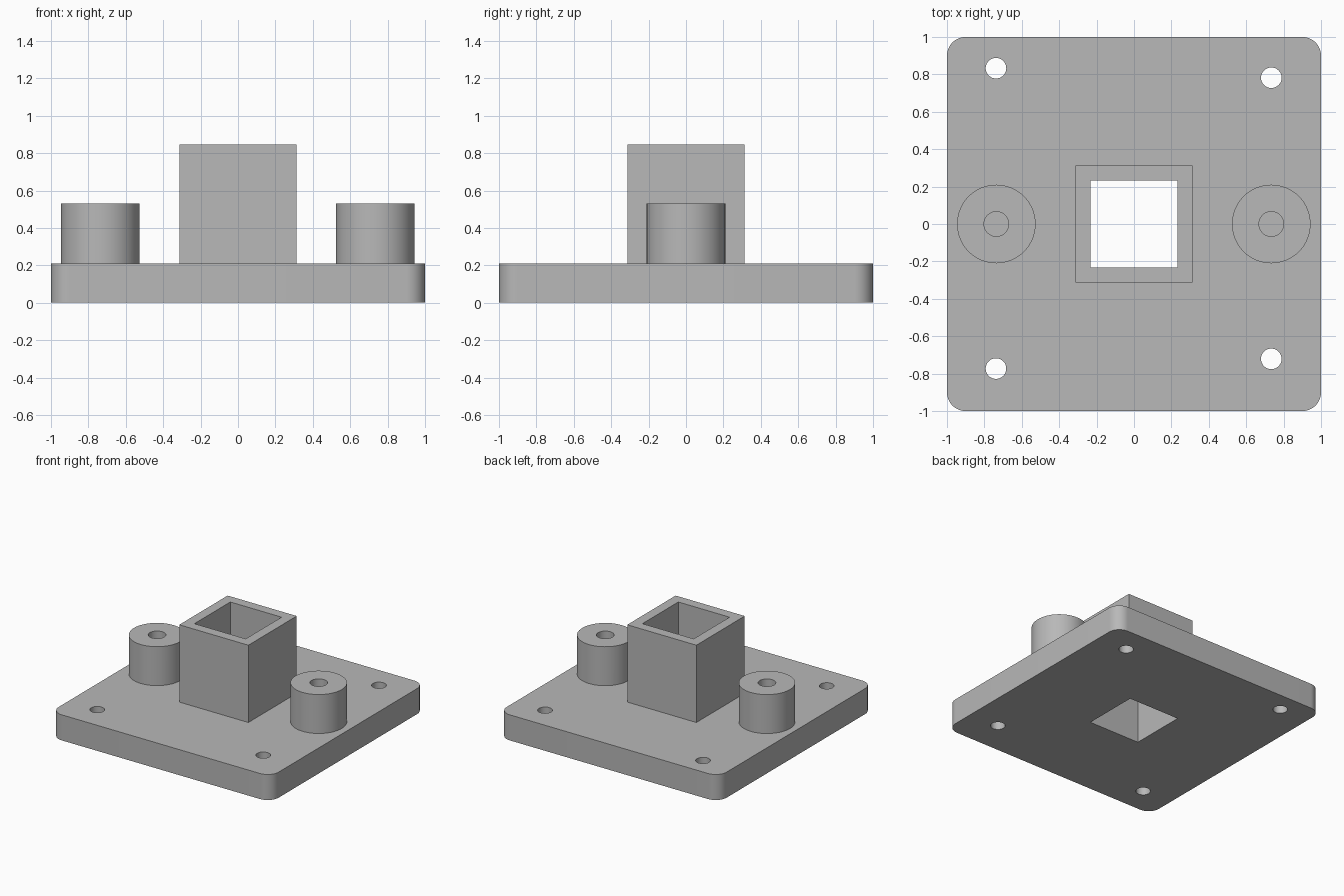
import bpy
import bmesh
from math import cos, sin, pi, radians

default = bpy.data.objects.get("Cube")
if default:
    bpy.data.objects.remove(default, do_unlink=True)

PLATE_TOP, BOSS_TOP, POST_TOP = 0.21, 0.53, 0.845

grey = bpy.data.materials.new("machined_grey")
grey.use_nodes = True
grey.diffuse_color = (0.48, 0.48, 0.48, 1)
grey.node_tree.nodes["Principled BSDF"].inputs["Base Color"].default_value = grey.diffuse_color


def rounded_square(half, radius, steps=12):
    """Outline of a square with rounded corners, counter-clockwise."""
    points = []
    for corner in range(4):
        start = corner * pi / 2
        cx = (half - radius) * (1 if corner in (0, 3) else -1)
        cy = (half - radius) * (1 if corner < 2 else -1)
        for i in range(steps + 1):
            a = start + pi / 2 * i / steps
            points.append((cx + radius * cos(a), cy + radius * sin(a)))
    return points


def square(half):
    return [(-half, -half), (half, -half), (half, half), (-half, half)]


def circle(x, y, radius, sides=64):
    return [(x + radius * cos(2 * pi * i / sides), y + radius * sin(2 * pi * i / sides))
            for i in range(sides)]


def prism(name, outline, bottom, top):
    """Solid made by extruding an outline upwards."""
    bm = bmesh.new()
    face = bm.faces.new([bm.verts.new((x, y, bottom)) for x, y in outline])
    result = bmesh.ops.extrude_face_region(bm, geom=[face])
    raised = [v for v in result["geom"] if isinstance(v, bmesh.types.BMVert)]
    bmesh.ops.translate(bm, verts=raised, vec=(0, 0, top - bottom))
    bmesh.ops.recalc_face_normals(bm, faces=bm.faces)
    mesh = bpy.data.meshes.new(name)
    bm.to_mesh(mesh)
    bm.free()
    mesh.materials.append(grey)
    obj = bpy.data.objects.new(name, mesh)
    bpy.context.collection.objects.link(obj)
    return obj


def combine(body, part, operation):
    """Apply one solid to the body, then discard it."""
    part.hide_render = True
    mod = body.modifiers.new(part.name, "BOOLEAN")
    mod.operation, mod.solver, mod.object = operation, "EXACT", part
    bpy.ops.object.select_all(action="DESELECT")
    body.select_set(True)
    bpy.context.view_layer.objects.active = body
    bpy.ops.object.modifier_apply(modifier=mod.name)
    bpy.data.objects.remove(part, do_unlink=True)


# Base plate with rounded corners
plate = prism("mounting_plate", rounded_square(1, 0.1), 0, PLATE_TOP)

# Square socket post, open right through the plate
combine(plate, prism("socket_post", square(0.314), PLATE_TOP / 2, POST_TOP), "UNION")
combine(plate, prism("socket_opening", square(0.233), -0.1, POST_TOP + 0.1), "DIFFERENCE")

# Round bosses with blind bores
for side, x in (("right", -0.736), ("left", 0.734)):
    combine(plate, prism(side + "_boss", circle(x, 0, 0.21), PLATE_TOP / 2, BOSS_TOP), "UNION")
    combine(plate, prism(side + "_bore", circle(x, 0, 0.066), PLATE_TOP, BOSS_TOP + 0.1), "DIFFERENCE")

# Corner screw holes, slightly irregular in spacing
for x, back, front in ((-0.738, 0.833, -0.773), (0.734, 0.782, -0.721)):
    for y in (back, front):
        combine(plate, prism("screw_hole", circle(x, y, 0.055, 48), -0.1, PLATE_TOP + 0.1), "DIFFERENCE")

# Smooth the round walls, keep the edges crisp
bpy.ops.object.shade_smooth_by_angle(angle=radians(30))
